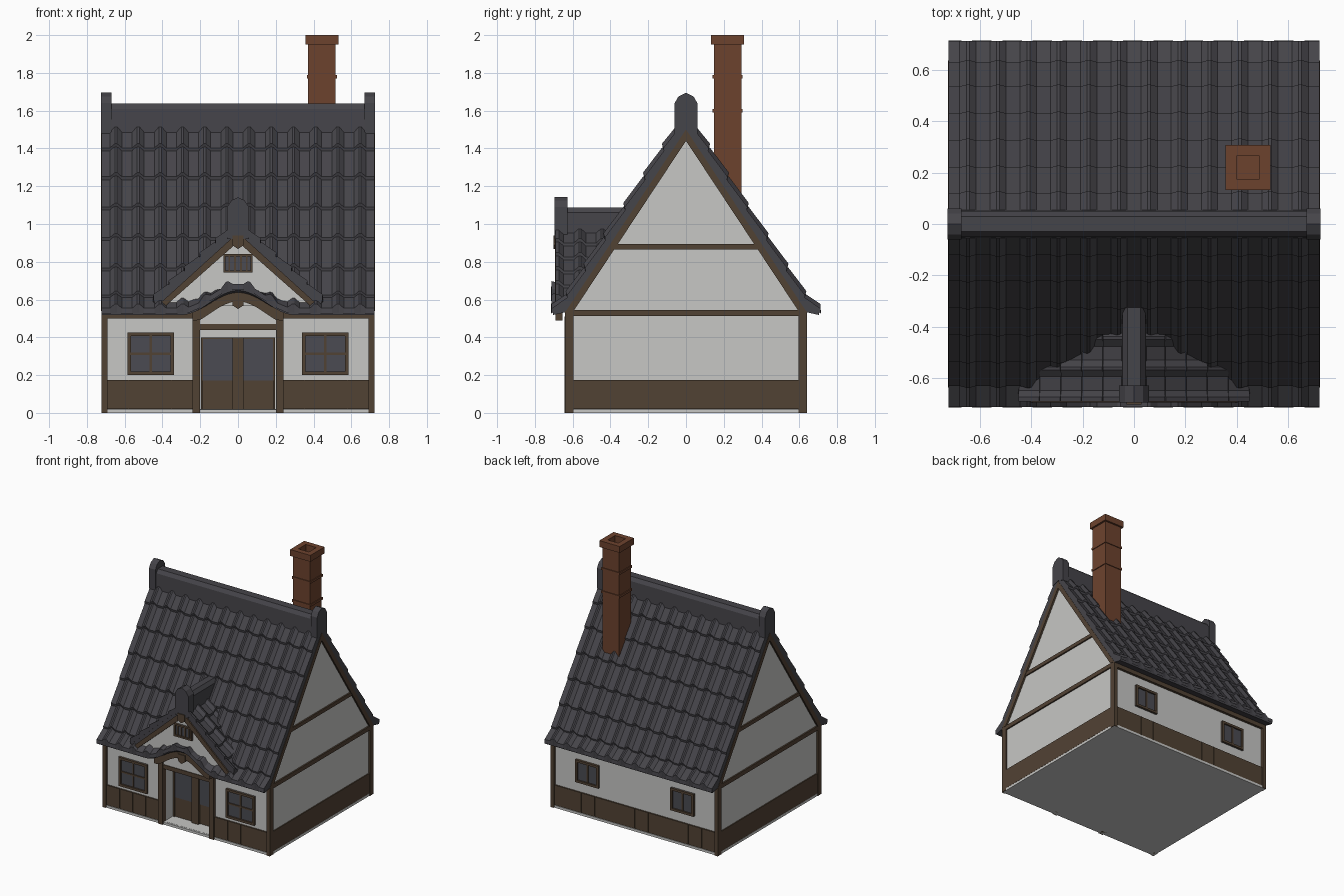
import bpy, bmesh, math

if "Cube" in bpy.data.objects:
    bpy.data.objects.remove(bpy.data.objects["Cube"])

def material(name, rgb):
    m = bpy.data.materials.new(name)
    m.diffuse_color = (*rgb, 1)
    m.use_nodes = True
    m.node_tree.nodes["Principled BSDF"].inputs["Base Color"].default_value = m.diffuse_color
    return m

PLASTER = material("plaster white", (0.57, 0.57, 0.555))
TIMBER = material("timber brown", (0.083, 0.054, 0.034))
SLATE = material("slate grey", (0.060, 0.058, 0.067))
GLASS = material("window glass", (0.069, 0.071, 0.085))
BRICK = material("chimney brick", (0.152, 0.055, 0.027))

# ---------- helpers ----------
def build(name, mat, lofts):
    """One object from several capped lofts; a loft is a list of closed sections."""
    bm = bmesh.new()
    for sections in lofts:
        rings = [[bm.verts.new(p) for p in s] for s in sections]
        n = len(rings[0])
        for a, b in zip(rings, rings[1:]):
            for i in range(n):
                j = (i + 1) % n
                bm.faces.new((a[i], a[j], b[j], b[i]))
        bm.faces.new(rings[0][::-1])
        bm.faces.new(rings[-1])
    bmesh.ops.recalc_face_normals(bm, faces=bm.faces)
    me = bpy.data.meshes.new(name)
    bm.to_mesh(me)
    bm.free()
    me.materials.append(mat)
    ob = bpy.data.objects.new(name, me)
    bpy.context.collection.objects.link(ob)
    return ob

def px(poly, x0, x1):   # (y, z) outline extruded along x
    return [[(x, a, b) for a, b in poly] for x in (x0, x1)]

def py(poly, y0, y1):   # (x, z) outline extruded along y
    return [[(a, y, b) for a, b in poly] for y in (y0, y1)]

def box(x0, x1, y0, y1, z0, z1):
    return px([(y0, z0), (y1, z0), (y1, z1), (y0, z1)], x0, x1)

def flip(loft, x=1, y=1):
    return [[(p[0] * x, p[1] * y, p[2]) for p in s] for s in loft]

def both(loft):
    return [loft, flip(loft, x=-1)]

def arch(x):            # rise of the eyebrow eave above the door
    return 0.065 * (1 + math.cos(math.pi * x / 0.3)) if abs(x) < 0.3 else 0.0

def roof_z(s):          # main roof slope
    return 1.565 - 1.53 * s

def stations(t0, t1, phase, pitch=0.1175):
    """Positions and heights of the pantile wave between t0 and t1."""
    wave = ((0, 0.018), (0.1, 0.018), (0.32, 0.0), (0.78, 0.0))
    pts = [(phase + (k + f) * pitch, h) for k in range(-10, 11) for f, h in wave]
    pts = [p for p in pts if t0 + 0.005 < p[0] < t1 - 0.005]
    return [(t0, pts[0][1])] + pts + [(t1, pts[-1][1])]

def tile_row(p0, p1, sts, place, lift=0.012, toe=0.022):
    """One overlapping course of scalloped tiles from p0 (upper) to p1 (lower), as (s, z)."""
    ds, dz = p1[0] - p0[0], p1[1] - p0[1]
    l = math.hypot(ds, dz)
    d, n = (ds / l, dz / l), (-dz / l, ds / l)
    row = []
    for t, w in sts:
        sec = []
        for p, o, a, low in ((p0, w, 0, 0), (p1, w + lift, -w * .8, 1),
                             (p1, -.008, toe - w * .5, 1), (p0, -.008, 0, 0)):
            sec.append(place(p[0] + n[0] * o + d[0] * a, t, p[1] + n[1] * o + d[1] * a, low))
        row.append(sec)
    return row

# ---------- walls ----------
side_wall = [(-.62, 0), (-.62, .55), (0, 1.49), (.62, .55), (.62, 0)]
door_wall = [(-.62, 0), (-.62, .02), (-.49, .02), (-.49, .47), (-.62, .47)] + side_wall[1:]
build("house_walls", PLASTER, both(px(side_wall, .2, .71)) + [px(door_wall, -.2, .2)])
build("plinth", PLASTER, [box(-.718, .718, -.634, .634, 0, .019)])
build("porch_tympanum", PLASTER, [box(-.2, .2, -.635, -.55, .47, .58)])

# ---------- timber frame ----------
posts = []
for sy in (1, -1):
    posts += both(flip(box(.692, .722, .595, .64, 0, .54), y=sy))
build("corner_posts", TIMBER, posts)
build("door_posts", TIMBER, both(box(.2, .24, -.642, -.6, 0, .51)))
build("door_lintel", TIMBER, [box(-.2, .2, -.64, -.6, .438, .47)])
build("eave_beams", TIMBER, both(box(.2, .722, -.64, -.6, .5, .535))
      + [box(-.722, .722, .6, .64, .5, .535)])
build("gable_beams", TIMBER, both(box(.70, .721, -.6, .6, .512, .545))
      + both(box(.70, .721, -.405, .405, .866, .895)))
rafters = []
for sy in (1, -1):
    rafters += both(flip(px([(0, 1.5), (.635, .54), (.595, .54), (0, 1.44)], .70, .724), y=sy))
build("gable_rafters", TIMBER, rafters)

# wainscot: plain on the gable ends, planked on the long walls
build("side_wainscot", TIMBER, both(box(.70, .718, -.6, .6, .02, .175)))
planks = both(box(.23, .70, -.626, -.61, .02, .175)) + [box(-.70, .70, .61, .626, .02, .175)]
for i in range(4):
    a = .24 + i * .113
    planks += both(box(a + .001, a + .112, -.631, -.61, .02, .175))
for i in range(12):
    a = -.692 + i * .1153
    planks.append(box(a + .001, a + .1143, .61, .631, .02, .175))
build("plank_wainscot", TIMBER, planks)

# ---------- windows ----------
def window(name, x0, x1, z0, z1, y, out, vbars, hbars, f=.018, b=.012):
    def yb(d0, d1):
        return sorted((y + out * d0, y + out * d1))
    build(name + "_glass", GLASS, [box(x0, x1, *yb(-.01, .006), z0, z1)])
    fy, by = yb(-.01, .018), yb(-.01, .013)
    parts = [box(x0, x0 + f, *fy, z0, z1), box(x1 - f, x1, *fy, z0, z1),
             box(x0 + f, x1 - f, *fy, z0, z0 + f), box(x0 + f, x1 - f, *fy, z1 - f, z1)]
    for i in range(vbars):
        c = x0 + (x1 - x0) * (i + 1) / (vbars + 1)
        parts.append(box(c - b / 2, c + b / 2, *by, z0 + f, z1 - f))
    for i in range(hbars):
        c = z0 + (z1 - z0) * (i + 1) / (hbars + 1)
        parts.append(box(x0 + f, x1 - f, *by, c - b / 2, c + b / 2))
    build(name + "_frame", TIMBER, parts)

for side, sx in (("right", 1), ("left", -1)):
    fx, bx = sorted((sx * .34, sx * .585)), sorted((sx * .31, sx * .51))
    window("front_window_" + side, *fx, .2, .425, -.62, -1, 1, 1)
    window("back_window_" + side, *bx, .25, .425, .62, 1, 1, 0)
window("dormer_vent", -.078, .078, .742, .84, -.665, -1, 4, 0, .013, .009)

# ---------- double door ----------
build("door", TIMBER, [box(-.195, .195, -.51, -.48, .02, .4), box(-.03, .03, -.53, -.5, .02, .4)]
      + both(box(.185, .195, -.52, -.5, .02, .4)) + [box(-.19, .19, -.52, -.5, .392, .4)])
build("door_glass", GLASS, both(box(.03, .185, -.514, -.505, .172, .392)))

# ---------- main roof ----------
def roof_section(x):
    e = arch(x)
    front = [(-.58, roof_z(.58)), (-.62, .616 + .4 * e), (-.705, .54 + e), (-.705, .518 + e),
             (-.63, .535 + .4 * e), (-.59, .596)]
    back = [(0, 1.5), (.63, .535), (.705, .518), (.705, .54), (.62, .616), (0, roof_z(0))]
    return [(x, a, b) for a, b in front + back]

xs = [-.722] + [i * .025 for i in range(-12, 13)] + [.722]
build("roof_deck", SLATE, [[roof_section(x) for x in xs]])

edges = [(s, roof_z(s)) for s in (.04, .11, .21, .315, .42, .525, .62)] + [(.703, .545)]
main_sts = stations(-.722, .722, .053)
rows_front, rows_back = [], []
for i, (p0, p1) in enumerate(zip(edges, edges[1:])):
    k = 1 if i == len(edges) - 2 else 0      # only the eave course follows the arch
    rows_front.append(tile_row(p0, p1, main_sts, lambda s, t, z, low, k=k:
                               (t, -s, z + k * arch(t) * (1 if low else .4))))
    rows_back.append(tile_row(p0, p1, main_sts, lambda s, t, z, low: (t, s, z)))
build("front_roof_tiles", SLATE, rows_front)
build("back_roof_tiles", SLATE, rows_back)

# ridge and its end caps
build("roof_ridge", SLATE, [px([(-.055, 1.47), (-.05, 1.61), (-.03, 1.637), (.03, 1.637),
                                (.05, 1.61), (.055, 1.47)], -.68, .68)])
build("ridge_end_caps", SLATE, both(px(
    [(-.06, 1.48), (-.06, 1.64), (-.04, 1.675), (0, 1.695), (.04, 1.675), (.06, 1.64),
     (.06, 1.48), (0, 1.5)], .67, .725)))

# ---------- eyebrow eave trim ----------
board = []
for i in range(-12, 13):
    x, e = i * .02, arch(i * .02)
    lo, hi = max(.49, .46 + e), .525 + e
    board.append([(x, -.692, lo), (x, -.655, lo), (x, -.655, hi), (x, -.692, hi)])
build("eyebrow_board", TIMBER, [board])
pendant = [(-.03, .07), (-.03, .02), (0, 0), (.03, .02), (.03, .07)]
build("pendants", TIMBER, [py([(a, b + .55) for a, b in pendant], -.698, -.655),
                           py([(a, b + .868) for a, b in pendant], -.702, -.66)])

# ---------- dormer ----------
build("dormer_wall", PLASTER, [py([(-.4, .565), (.4, .565), (0, .93)], -.665, -.45)])
build("dormer_deck", SLATE, [py([(0, .99), (.445, .588), (.43, .565), (0, .945),
                                 (-.43, .565), (-.445, .588)], -.684, -.37)])
build("dormer_bargeboards", TIMBER,
      both(py([(0, .955), (.43, .565), (.385, .565), (0, .905)], -.694, -.66)))
dorm = [(.03 + .41 * i / 5, .965 - .37 * i / 5) for i in range(6)]
rows = []
for p0, p1 in zip(dorm, dorm[1:]):
    sts = stations(-.69, -(1.565 - p0[1]) / 1.53 + .03, -.685)
    for sx in (1, -1):
        rows.append(tile_row(p0, p1, sts, lambda s, t, z, low, sx=sx: (sx * s, t, z)))
build("dormer_tiles", SLATE, rows)
build("dormer_ridge", SLATE, [py([(-.048, .94), (-.045, 1.06), (-.025, 1.087), (.025, 1.087),
                                  (.045, 1.06), (.048, .94)], -.66, -.31)])
build("dormer_ridge_cap", SLATE, [py([(-.058, .92), (-.058, 1.09), (-.035, 1.125), (0, 1.142),
                                      (.035, 1.125), (.058, 1.09), (.058, .92)], -.695, -.628)])

# ---------- chimney ----------
cx, cy = .444, .22
def square(r, z0, z1):
    return box(cx - r, cx + r, cy - r, cy + r, z0, z1)
stack = [square(.073, 1.0, 1.93)] + [square(.079, z - .009, z + .009) for z in (1.6, 1.78)]
r = .045
for R, z0, z1 in ((.073, 1.93, 1.95), (.0875, 1.95, 2.0)):     # hollow top and cap
    for s in (1, -1):
        ax, ay = sorted((cx + s * r, cx + s * R)), sorted((cy + s * r, cy + s * R))
        stack += [box(*ax, cy - R, cy + R, z0, z1), box(cx - r, cx + r, *ay, z0, z1)]
build("chimney", BRICK, stack)
